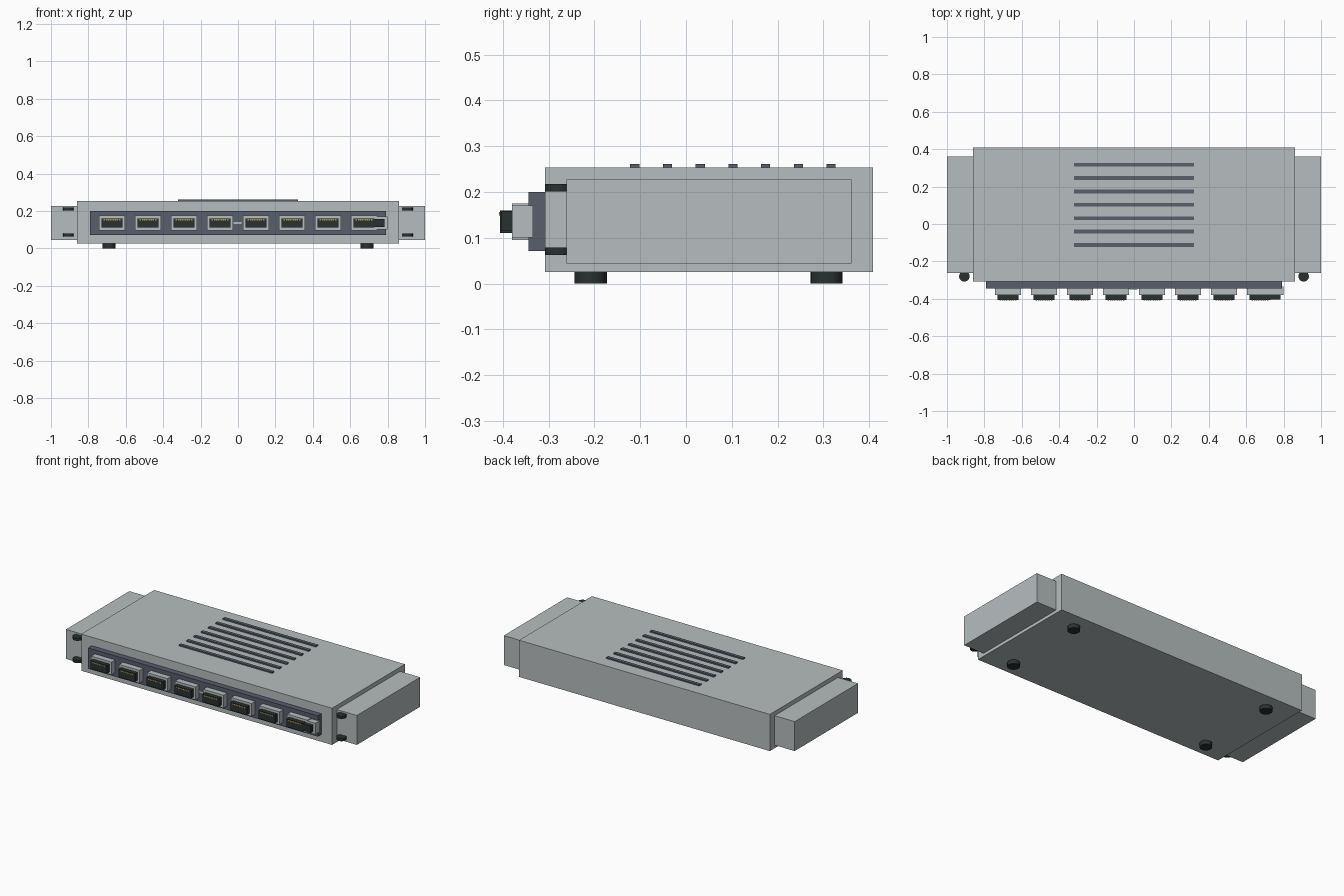
import bpy

if "Cube" in bpy.data.objects:
    bpy.data.objects.remove(bpy.data.objects["Cube"])


def material(name, rgb):
    m = bpy.data.materials.new(name)
    m.diffuse_color = (*rgb, 1.0)
    m.use_nodes = True
    m.node_tree.nodes["Principled BSDF"].inputs["Base Color"].default_value = m.diffuse_color
    return m


LIGHT = material("light_grey", (0.47, 0.51, 0.52))
SLATE = material("slate_grey", (0.098, 0.112, 0.148))
BLACK = material("black", (0.023, 0.03, 0.03))
GOLD = material("gold", (0.55, 0.40, 0.06))


def box(name, mat, x, y, z):
    """Box from (min, max) ranges on each axis."""
    bpy.ops.mesh.primitive_cube_add(size=1, location=[sum(r) / 2 for r in (x, y, z)])
    ob = bpy.context.object
    ob.name = name
    ob.scale = [r[1] - r[0] for r in (x, y, z)]
    bpy.ops.object.transform_apply(location=False, rotation=False, scale=True)
    ob.data.materials.append(mat)
    return ob


def disc(name, mat, x, y, z, radius):
    """Upright cylinder spanning the z range."""
    bpy.ops.mesh.primitive_cylinder_add(vertices=24, radius=radius, depth=z[1] - z[0],
                                        location=(x, y, sum(z) / 2))
    ob = bpy.context.object
    ob.name = name
    ob.data.materials.append(mat)
    bpy.ops.object.shade_smooth_by_angle()
    return ob


# Main case
box("case", LIGHT, (-0.862, 0.862), (-0.308, 0.408), (0.025, 0.253))

# Side ears, knobs on the ear fronts, and feet
for s, side in ((-1, "left"), (1, "right")):
    box(f"{side}_ear", LIGHT, sorted((s * 0.85, s * 1.0)), (-0.261, 0.361), (0.044, 0.227))
    for level, z in (("lower", (0.062, 0.079)), ("upper", (0.201, 0.217))):
        disc(f"{side}_{level}_knob", BLACK, s * 0.907, -0.28, z, 0.028)
    for end, y in (("front", -0.208), ("back", 0.307)):
        disc(f"{side}_{end}_foot", BLACK, s * 0.69, y, (0.0, 0.03), 0.035)

# Raised vent slats on the lid
for i in range(7):
    y = -0.112 + i * 0.0715
    box(f"vent_slat_{i + 1}", SLATE, (-0.32, 0.32), (y - 0.01, y + 0.01), (0.245, 0.261))

# Front panel and small centre marker
box("front_panel", SLATE, (-0.79, 0.79), (-0.344, -0.30), (0.071, 0.2))
box("centre_marker", LIGHT, (-0.025, 0.02), (-0.35, -0.34), (0.130, 0.141))

# Row of ports: housing, dark socket and gold contacts
for i in range(8):
    x = (i - 3.5) * 0.1925
    box(f"port_housing_{i + 1}", LIGHT, (x - 0.07, x + 0.07), (-0.38, -0.334), (0.095, 0.175))
    box(f"port_socket_{i + 1}", BLACK, (x - 0.056, x + 0.056), (-0.406, -0.37), (0.11, 0.16))
    for k in range(8):
        cx = x + (k - 3.5) * 0.0115
        box(f"port_{i + 1}_contact_{k + 1}", GOLD, (cx - 0.004, cx + 0.004),
            (-0.408, -0.40), (0.149, 0.156))

# Narrow extra port at the right end
box("end_port_housing", LIGHT, (0.715, 0.798), (-0.38, -0.334), (0.10, 0.17))
box("end_port_socket", BLACK, (0.73, 0.783), (-0.404, -0.37), (0.115, 0.157))
